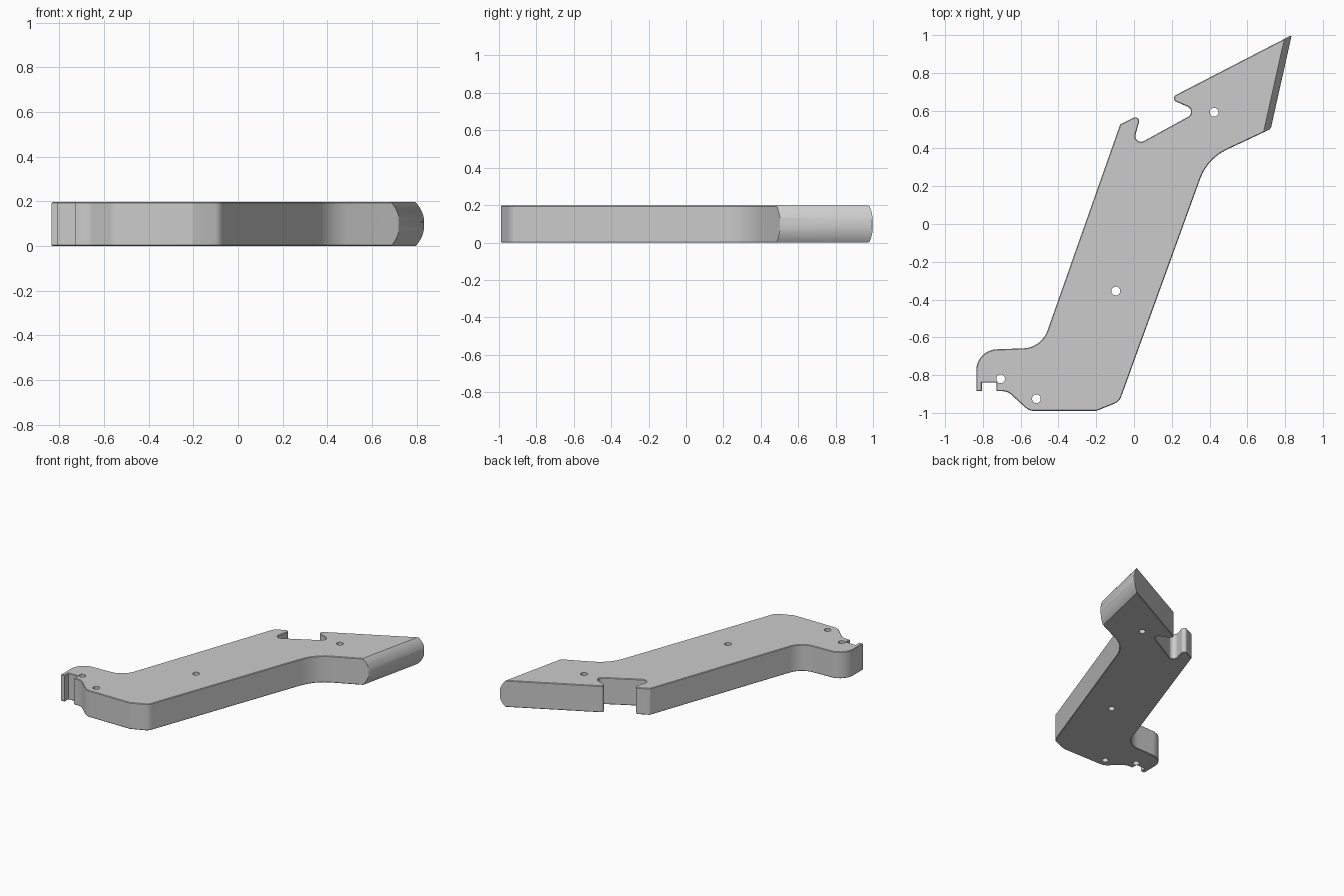
import bpy, bmesh, math
from mathutils import Vector

cube = bpy.data.objects.get("Cube")
if cube:
    bpy.data.objects.remove(cube, do_unlink=True)

HEIGHT = 0.197
CHAMFER = 0.009

grey = bpy.data.materials.new("light_grey")
grey.use_nodes = True
grey.diffuse_color = (0.6, 0.6, 0.6, 1)
grey.node_tree.nodes["Principled BSDF"].inputs["Base Color"].default_value = (0.6, 0.6, 0.6, 1)


def fillet(corners):
    """Turn (x, y, radius) corners into a rounded outline."""
    out = []
    for i, (x, y, r) in enumerate(corners):
        p = Vector((x, y))
        if r == 0:
            out.append(p)
            continue
        a = (Vector(corners[i - 1][:2]) - p).normalized()
        b = (Vector(corners[(i + 1) % len(corners)][:2]) - p).normalized()
        half = a.angle(b) / 2
        centre = p + (a + b).normalized() * (r / math.sin(half))
        start = p + a * (r / math.tan(half)) - centre
        end = p + b * (r / math.tan(half)) - centre
        sweep = start.angle_signed(end)
        steps = max(4, math.ceil(abs(sweep) / math.radians(9)))
        for k in range(steps + 1):
            t = -sweep * k / steps
            c, s = math.cos(t), math.sin(t)
            out.append(centre + Vector((start.x * c - start.y * s, start.x * s + start.y * c)))
    return out


def prism(name, points, offset, chamfer=0):
    """Extrude a closed loop of 3D points along an offset."""
    bm = bmesh.new()
    cap = bm.faces.new([bm.verts.new(p) for p in points])
    ext = bmesh.ops.extrude_face_region(bm, geom=[cap], use_keep_orig=True)
    bmesh.ops.translate(bm, vec=offset, verts=[v for v in ext["geom"] if isinstance(v, bmesh.types.BMVert)])
    bmesh.ops.recalc_face_normals(bm, faces=bm.faces)
    if chamfer:
        rims = [e for e in bm.edges if abs(e.verts[0].co.z - e.verts[1].co.z) < 1e-5]
        bmesh.ops.bevel(bm, geom=rims, offset=chamfer, segments=1, affect='EDGES', clamp_overlap=True)
    mesh = bpy.data.meshes.new(name)
    bm.to_mesh(mesh)
    bm.free()
    mesh.materials.append(grey)
    obj = bpy.data.objects.new(name, mesh)
    bpy.context.collection.objects.link(obj)
    return obj


def cut(target, tool, operation):
    """Apply a boolean and remove the tool."""
    tool.hide_render = True
    mod = target.modifiers.new("cut", 'BOOLEAN')
    mod.object, mod.operation, mod.solver = tool, operation, 'EXACT'
    bpy.context.view_layer.objects.active = target
    bpy.ops.object.modifier_apply(modifier=mod.name)
    bpy.data.objects.remove(tool, do_unlink=True)


# Plate outline, counterclockwise from the far tip
outline = fillet([
    (0.835, 1.0, 0.004),
    # hooked slot in the back edge
    (0.185, 0.664, 0.02), (0.34, 0.597, 0.03), (-0.01, 0.405, 0.03),
    (0.038, 0.582, 0.02), (-0.073, 0.528, 0.015),
    # small arm with a square notch
    (-0.49, -0.655, 0.14), (-0.835, -0.667, 0.112), (-0.835, -0.885, 0),
    (-0.805, -0.885, 0), (-0.805, -0.84, 0), (-0.728, -0.84, 0), (-0.728, -0.885, 0),
    (-0.67, -0.885, 0.07), (-0.555, -0.99, 0.07),
    # base and right edge
    (-0.2, -0.99, 0.04), (-0.077, -0.94, 0.06), (0.389, 0.346, 0.27),
    (0.724, 0.503, 0.025),
])
plate = prism("plate", [(p.x, p.y, 0) for p in outline], (0, 0, HEIGHT), CHAMFER)

# Rounded end: keep what lies inside a block with a bulging right face
along = Vector((0.111, 0.497, 0)).normalized()
across = Vector((along.y, -along.x, 0))
origin = Vector((0.835, 1.0, 0)) + along
SAG, half_h = 0.034, HEIGHT / 2
radius = (half_h ** 2 + SAG ** 2) / (2 * SAG)
reach = math.asin((half_h + 0.005) / radius)
profile = []
for k in range(25):
    a = -reach + 2 * reach * k / 24
    profile.append(origin + across * (radius * (math.cos(a) - 1)) + Vector((0, 0, half_h + radius * math.sin(a))))
for z in (HEIGHT + 0.005, -0.005):
    profile.append(origin - across * 4 + Vector((0, 0, z)))
cut(plate, prism("end_rounder", profile, -along * 5), 'INTERSECT')

# Pin holes
for x, y in ((0.424, 0.592), (-0.096, -0.355), (-0.706, -0.82), (-0.517, -0.925)):
    ring = [(x + 0.023 * math.cos(k * math.tau / 32), y + 0.023 * math.sin(k * math.tau / 32), -0.1)
            for k in range(32)]
    cut(plate, prism("hole_cutter", ring, (0, 0, 0.5)), 'DIFFERENCE')

# Smooth curved walls, keep edges crisp
bpy.ops.object.select_all(action='DESELECT')
plate.select_set(True)
bpy.context.view_layer.objects.active = plate
bpy.ops.object.shade_smooth_by_angle(angle=math.radians(25))
